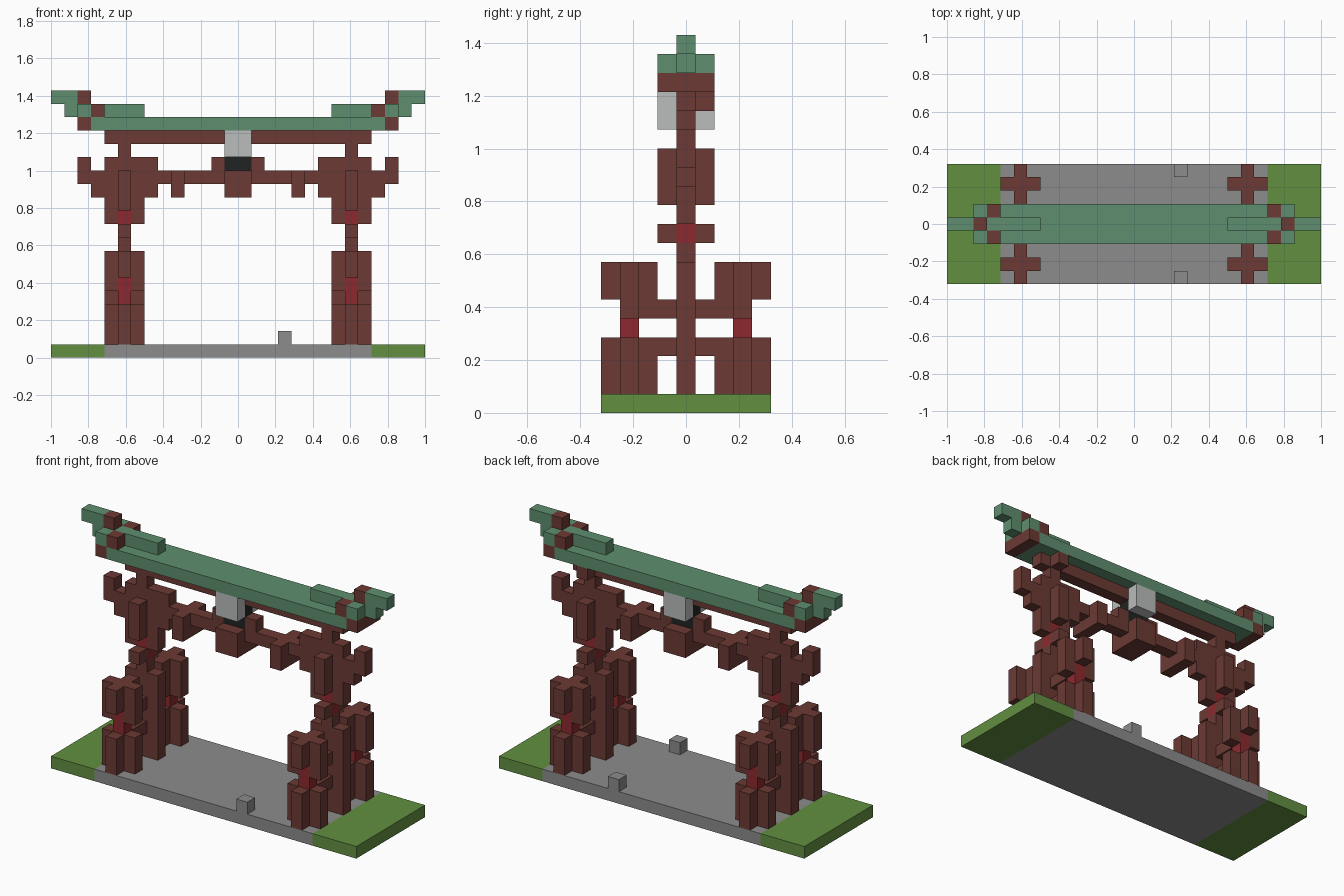
import bpy, bmesh
from mathutils import Vector

if "Cube" in bpy.data.objects:
    bpy.data.objects.remove(bpy.data.objects["Cube"], do_unlink=True)

U = 1 / 14  # edge of one block


def linear(c):
    return c / 12.92 if c <= 0.04045 else ((c + 0.055) / 1.055) ** 2.4


def material(name, code):
    rgb = [linear(int(code[i:i + 2], 16) / 255) for i in (0, 2, 4)] + [1]
    m = bpy.data.materials.new(name)
    m.use_nodes = True
    m.diffuse_color = rgb
    m.node_tree.nodes["Principled BSDF"].inputs["Base Color"].default_value = rgb
    return m


GRASS = material("grass green", "628f40")
STONE = material("stone grey", "8c8c8c")
WOOD = material("dark red wood", "6c3a34")
RED = material("bright red", "8c2a2e")
ROOF = material("roof green", "5f8f70")
SIGN = material("pale grey", "babdbb")
BLACK = material("charcoal", "212423")

cells = {}  # block position -> (part, material); later blocks replace earlier ones


def block(part, mat, x, y, z, mx=True, my=True):
    """Fill a range of blocks, mirrored in x and y where asked."""
    for i in range(*x):
        for j in range(*y):
            for k in range(*z):
                for a in ((i, -1 - i) if mx else (i,)):
                    for b in ((j, -j) if my else (j,)):
                        cells[a, b, k] = (part, mat)


MID = (0, 1)      # centre row in y
WIDE = (-1, 2)    # three rows in y
CORE = (8, 9)     # post axis in x
POST = (7, 10)    # post width in x

# Ground
block("ground", STONE, (0, 10), (-4, 5), (0, 1))
block("ground", GRASS, (10, 14), (-4, 5), (0, 1))
block("path_stones", STONE, (3, 4), (4, 5), (1, 2), mx=False)

# Support pillars, cross-shaped, in front of and behind each post
for z in ((1, 4), (6, 8)):
    block("support_pillars", WOOD, CORE, (2, 5), z)
    block("support_pillars", WOOD, POST, (3, 4), z)
block("support_pillars", WOOD, POST, (3, 4), (5, 6))
block("support_pillars", RED, CORE, (3, 4), (4, 6))

# Ties from post to supports
for z in ((3, 4), (5, 6)):
    block("post_ties", WOOD, CORE, (1, 3), z)

# Main posts
block("main_posts", WOOD, POST, MID, (1, 8))
block("main_posts", WOOD, CORE, MID, (8, 17))
block("main_posts", WOOD, CORE, WIDE, (9, 10))
block("main_posts", WOOD, POST, MID, (10, 12))
block("main_posts", RED, CORE, MID, (9, 11))
block("main_posts", WOOD, CORE, WIDE, (11, 14))

# Brackets at the post heads
block("post_brackets", WOOD, (6, 11), MID, (12, 14))
block("post_brackets", WOOD, (6, 10), MID, (14, 15))
block("post_brackets", WOOD, (11, 12), MID, (13, 15))

# Lower crossbeam with its hanging blocks
block("lower_beam", WOOD, (0, 6), MID, (13, 14))
block("lower_beam", WOOD, (4, 5), WIDE, (12, 14))
block("lower_beam", WOOD, (0, 1), WIDE, (12, 14))
block("lower_beam", WOOD, (1, 2), MID, (14, 15))

# Name board between the beams
block("board_core", BLACK, (0, 1), MID, (14, 16))
block("board_plates", SIGN, (0, 1), (1, 2), (15, 17))

# Upper beam
block("upper_beam", WOOD, (0, 10), MID, (16, 17))
block("upper_beam", WOOD, CORE, (1, 2), (16, 17), mx=False, my=False)

# Roof with upturned ends
block("roof", ROOF, (0, 11), WIDE, (17, 18))
block("roof", WOOD, (11, 12), WIDE, (17, 18))
block("roof_ends", ROOF, (7, 11), MID, (18, 19))
block("roof_ends", WOOD, (10, 11), (1, 2), (18, 19))
block("roof_ends", ROOF, (11, 12), WIDE, (18, 19))
block("roof_ends", ROOF, (12, 13), MID, (18, 19))
block("roof_ends", WOOD, (11, 12), MID, (19, 20))
block("roof_ends", ROOF, (12, 14), MID, (19, 20))


def build(part):
    """Turn one part's blocks into a mesh of its exposed faces only."""
    mine = {c: v[1] for c, v in cells.items() if v[0] == part}
    mats = list(dict.fromkeys(mine.values()))
    bm = bmesh.new()
    for cell, mat in mine.items():
        centre = Vector((cell[0] + 0.5, cell[1], cell[2] + 0.5))
        for axis in range(3):
            for sign in (-1, 1):
                n = Vector((0, 0, 0))
                n[axis] = sign
                if tuple(int(a + b) for a, b in zip(cell, n)) in cells:
                    continue
                s = Vector((0, 0, 0))
                s[(axis + 1) % 3] = 0.5
                t = n.cross(s)
                mid = centre + n / 2
                ring = (mid - s - t, mid + s - t, mid + s + t, mid - s + t)
                face = bm.faces.new([bm.verts.new(p * U) for p in ring])
                face.material_index = mats.index(mat)
    bmesh.ops.remove_doubles(bm, verts=bm.verts, dist=U / 100)
    bmesh.ops.dissolve_limit(bm, angle_limit=0.01, verts=bm.verts,
                             edges=bm.edges, delimit={'MATERIAL'})
    mesh = bpy.data.meshes.new(part)
    bm.to_mesh(mesh)
    bm.free()
    for m in mats:
        mesh.materials.append(m)
    bpy.context.collection.objects.link(bpy.data.objects.new(part, mesh))


for part in dict.fromkeys(v[0] for v in cells.values()):
    build(part)
